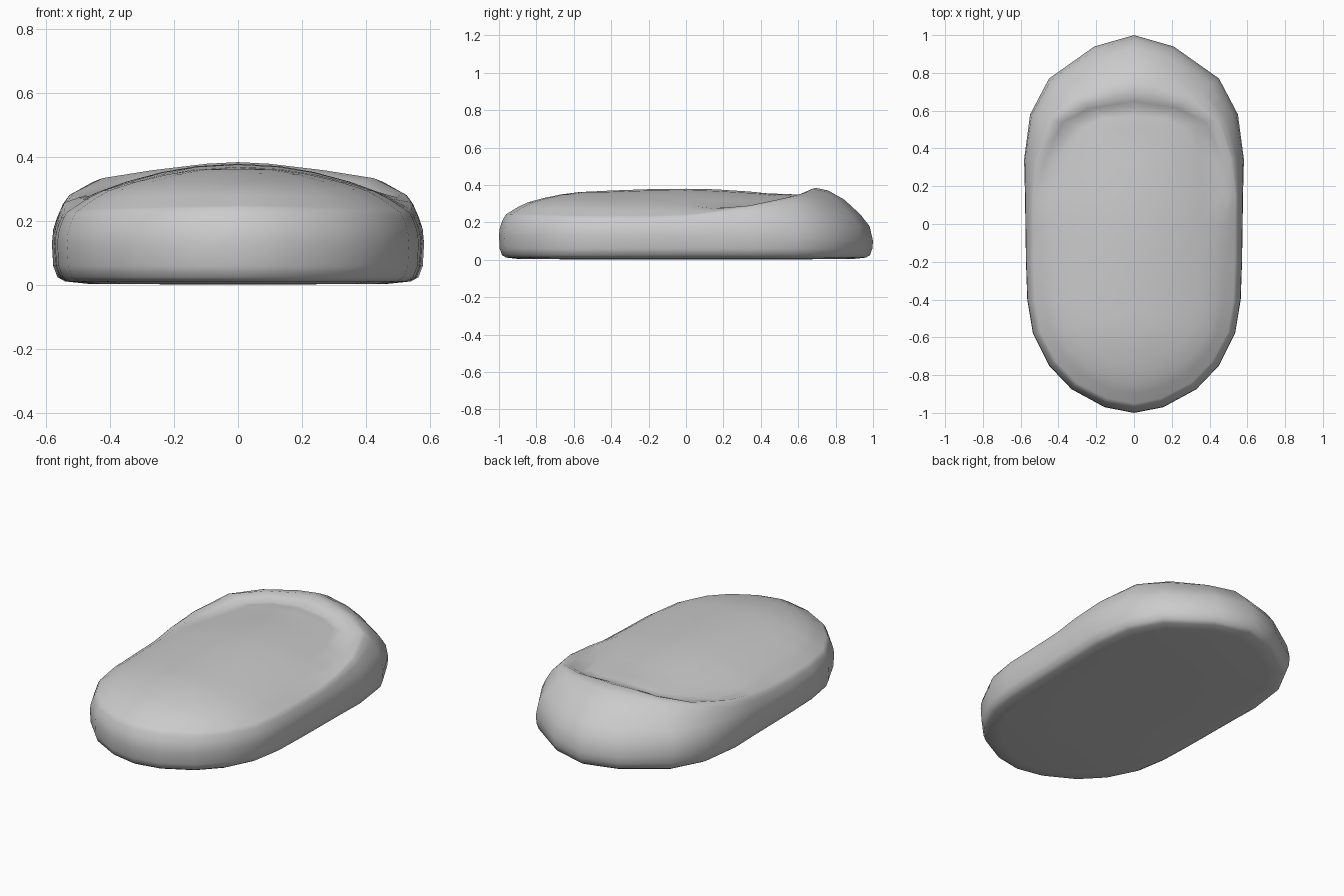
import bpy, bmesh

# Right half of the outline, back to front:
# x, y, edge z, crest t, crest z, valley t, valley z   (t = 0 spine, 1 outer edge)
STATIONS = [
    (0.00, 1.00, 0.10, 0.44, 0.385, 0.28, 0.348),
    (0.21, 0.94, 0.10, 0.46, 0.380, 0.30, 0.345),
    (0.45, 0.77, 0.11, 0.59, 0.360, 0.43, 0.333),
    (0.55, 0.58, 0.12, 0.77, 0.335, 0.60, 0.312),
    (0.582, 0.34, 0.13, 0.88, 0.290, 0.74, 0.275),
    (0.577, 0.15, 0.13, 0.93, 0.260, 0.80, 0.280),
    (0.575, 0.00, 0.13, 0.93, 0.240, 0.76, 0.292),
    (0.572, -0.20, 0.13, 0.93, 0.235, 0.75, 0.295),
    (0.565, -0.40, 0.13, 0.93, 0.235, 0.75, 0.295),
    (0.535, -0.58, 0.13, 0.93, 0.235, 0.75, 0.297),
    (0.45, -0.75, 0.13, 0.92, 0.240, 0.74, 0.300),
    (0.33, -0.875, 0.13, 0.92, 0.243, 0.73, 0.302),
    (0.155, -0.97, 0.13, 0.91, 0.247, 0.72, 0.305),
    (0.00, -1.00, 0.13, 0.91, 0.250, 0.72, 0.307),
]
UNDER = [(0.0, 0.002), (0.8, 0.004), (0.93, 0.012), (0.97, 0.025), (0.993, 0.06)]
SHOULDER = [(0, 0), (0.06, 0.28), (0.22, 0.5), (0.5, 0.78), (0.78, 0.95), (1, 1)]


def column(station, side):
    """One cross-section strip, from the base centre round to the top spine."""
    x, y, ze, tc, zc, tv, zv = station
    cy = max(-0.45, min(0.45, y))
    zs = 0.38 - (0.13 if cy > 0 else 0.06) * cy * cy
    prof = list(UNDER)
    prof += [(1 + (tc - 1) * a, ze + (zc - ze) * b) for a, b in SHOULDER]
    prof.append(((tc + tv) / 2, (zc + zv) / 2 + (0.004 if zv > zc else 0)))
    for k in (1, 0.8, 0.55, 0.3, 0):
        prof.append((tv * k, zs + (zv - zs) * k ** 2))
    return [(side * x * t, cy + (y - cy) * t, z) for t, z in prof]


# Cushioned body with raised back rim, closed loop of strips
loop = [column(s, 1) for s in STATIONS] + [column(s, -1) for s in STATIONS[-2:0:-1]]
bm = bmesh.new()
grid = [[bm.verts.new(p) for p in col] for col in loop]
for i, a in enumerate(grid):
    b = grid[(i + 1) % len(grid)]
    for j in range(len(a) - 1):
        bm.faces.new((a[j], b[j], b[j + 1], a[j + 1]))
bmesh.ops.remove_doubles(bm, verts=bm.verts, dist=0.0005)
bmesh.ops.recalc_face_normals(bm, faces=bm.faces)
for f in bm.faces:
    f.smooth = True
mesh = bpy.data.meshes.new("cushioned_body")
bm.to_mesh(mesh)
bm.free()
body = bpy.data.objects.new("cushioned_body", mesh)
bpy.context.collection.objects.link(body)
